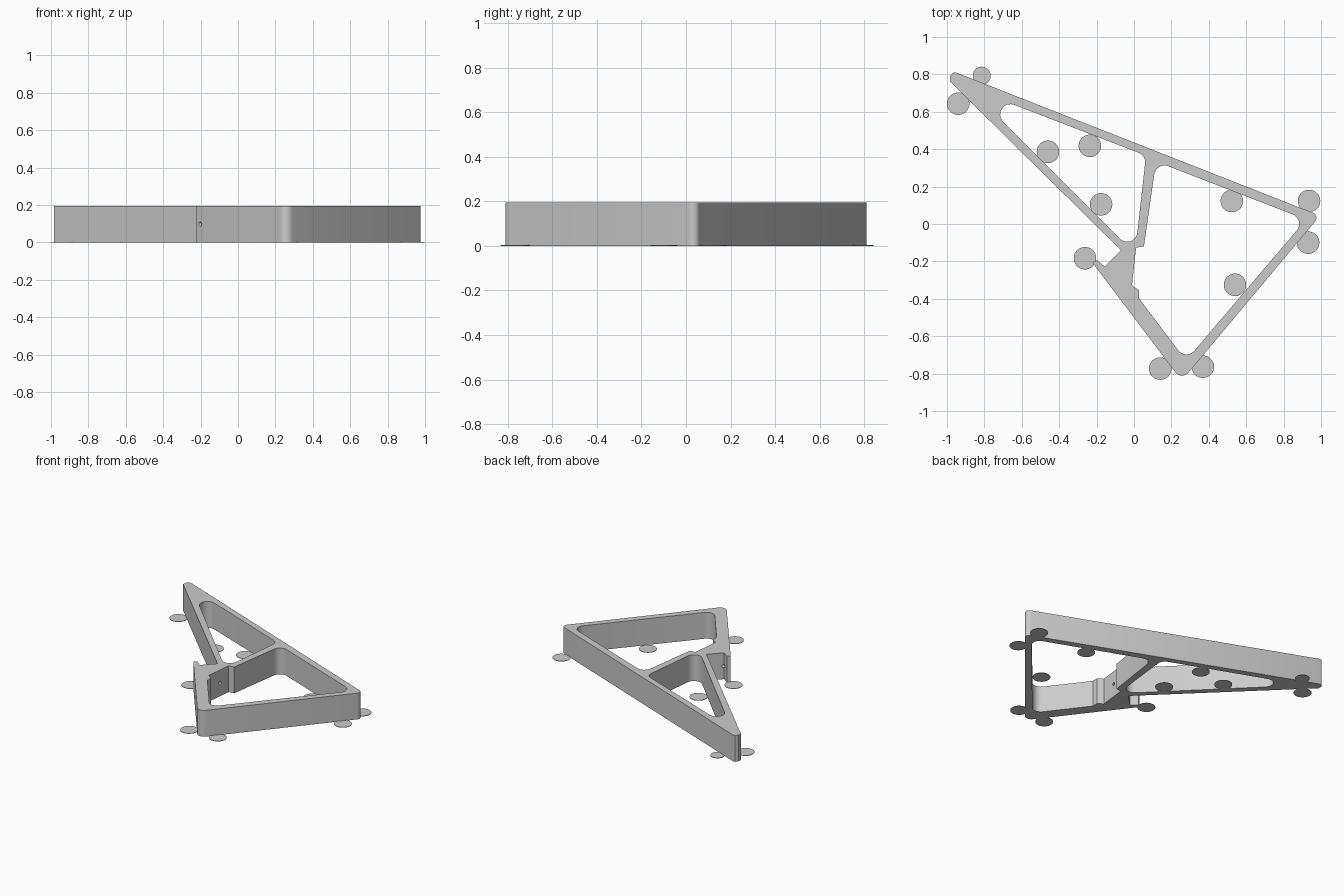
import bpy, bmesh, math
from mathutils import Vector, Matrix

if "Cube" in bpy.data.objects:
    bpy.data.objects.remove(bpy.data.objects["Cube"])

HEIGHT = 0.195

grey = bpy.data.materials.new("light grey")
grey.diffuse_color = (0.6, 0.6, 0.6, 1)
grey.use_nodes = True
grey.node_tree.nodes["Principled BSDF"].inputs["Base Color"].default_value = grey.diffuse_color


def rounded(corners, steps=8):
    """Turn (x, y, radius) corners into a filleted outline."""
    pts = []
    n = len(corners)
    for i, (x, y, r) in enumerate(corners):
        p = Vector((x, y))
        if r == 0:
            pts.append(p)
            continue
        a = (Vector(corners[i - 1][:2]) - p).normalized()
        b = (Vector(corners[(i + 1) % n][:2]) - p).normalized()
        half = a.angle(b) / 2
        centre = p + (a + b).normalized() * r / math.sin(half)
        start = p + a * r / math.tan(half) - centre
        end = p + b * r / math.tan(half) - centre
        sweep = math.atan2(start.x * end.y - start.y * end.x, start.dot(end))
        for k in range(steps + 1):
            pts.append(centre + Matrix.Rotation(sweep * k / steps, 2) @ start)
    return pts


def add_object(name, bm):
    mesh = bpy.data.meshes.new(name)
    bm.to_mesh(mesh)
    bm.free()
    obj = bpy.data.objects.new(name, mesh)
    bpy.context.collection.objects.link(obj)
    mesh.materials.append(grey)
    return obj


def smooth(obj):
    bpy.ops.object.select_all(action='DESELECT')
    obj.select_set(True)
    bpy.context.view_layer.objects.active = obj
    bpy.ops.object.shade_smooth_by_angle(angle=math.radians(30))


def plate(name, loops, height):
    """Extrude an outline with holes into a solid."""
    bm = bmesh.new()
    caps = {0: [], height: []}
    for pts in loops:
        rings = [[bm.verts.new((p.x, p.y, z)) for p in pts] for z in caps]
        for i in range(len(pts)):
            j = (i + 1) % len(pts)
            bm.faces.new((rings[0][i], rings[0][j], rings[1][j], rings[1][i]))
            for ring, edges in zip(rings, caps.values()):
                edges.append(bm.edges.get((ring[i], ring[j])))
    for z, edges in caps.items():
        bmesh.ops.triangle_fill(bm, edges=edges, use_beauty=True, normal=(0, 0, 1))
    bmesh.ops.recalc_face_normals(bm, faces=bm.faces)
    return add_object(name, bm)


# Frame outline, with the notch beside the foot of the strut
outline = rounded([
    (-0.995, 0.772, 0), (-0.984, 0.762, 0), (-0.07, -0.14, 0),
    (-0.155, -0.227, 0), (-0.20, -0.193, 0), (-0.222, -0.207, 0),
    (0.255, -0.838, 0.045), (0.995, 0.045, 0.03), (-0.952, 0.81, 0),
    (-0.97, 0.808, 0), (-0.984, 0.79, 0)][1:])

# Narrow window behind the strut
left_window = rounded([
    (-0.882, 0.73, 0.055), (0.064, 0.366, 0.055), (0.005, -0.16, 0.055)])

# Large window with the stepped seat at the strut foot
right_window = rounded([
    (0.118, 0.334, 0.055), (0.92, 0.024, 0.055), (0.278, -0.73, 0.055),
    (0.027, -0.398, 0), (0.027, -0.353, 0), (-0.011, -0.329, 0),
    (0.011, -0.126, 0), (0.053, -0.12, 0)])

frame = plate("triangular_frame", [outline, left_window, right_window], HEIGHT)

# Small screw hole through the seat into the notch
bm = bmesh.new()
bmesh.ops.create_cone(bm, cap_ends=True, segments=16, radius1=0.011,
                      radius2=0.011, depth=0.3)
cutter = add_object("screw_hole_cutter", bm)
cutter.matrix_world = (Matrix.Translation((-0.08, -0.22, HEIGHT / 2))
                       @ Matrix.Rotation(math.radians(6), 4, 'Z')
                       @ Matrix.Rotation(math.pi / 2, 4, 'Y'))
cutter.hide_render = True
cut = frame.modifiers.new("screw_hole", 'BOOLEAN')
cut.operation = 'DIFFERENCE'
cut.solver = 'EXACT'
cut.object = cutter
bpy.ops.object.select_all(action='DESELECT')
frame.select_set(True)
bpy.context.view_layer.objects.active = frame
bpy.ops.object.modifier_apply(modifier=cut.name)
bpy.data.objects.remove(cutter)
smooth(frame)

# Thin round hold-down pads around the base
pads = [(-0.94, 0.643, 0.06), (-0.814, 0.793, 0.048), (-0.46, 0.386, 0.06),
        (-0.236, 0.418, 0.06), (-0.176, 0.105, 0.06), (-0.262, -0.183, 0.06),
        (0.14, -0.773, 0.06), (0.368, -0.763, 0.06), (0.54, -0.325, 0.06),
        (0.523, 0.123, 0.06), (0.936, 0.123, 0.06), (0.931, -0.1, 0.06)]
for x, y, r in pads:
    bm = bmesh.new()
    bmesh.ops.create_cone(bm, cap_ends=True, segments=48, radius1=r,
                          radius2=r, depth=0.003)
    bmesh.ops.translate(bm, verts=bm.verts, vec=(x, y, 0.0015))
    smooth(add_object("base_pad", bm))
